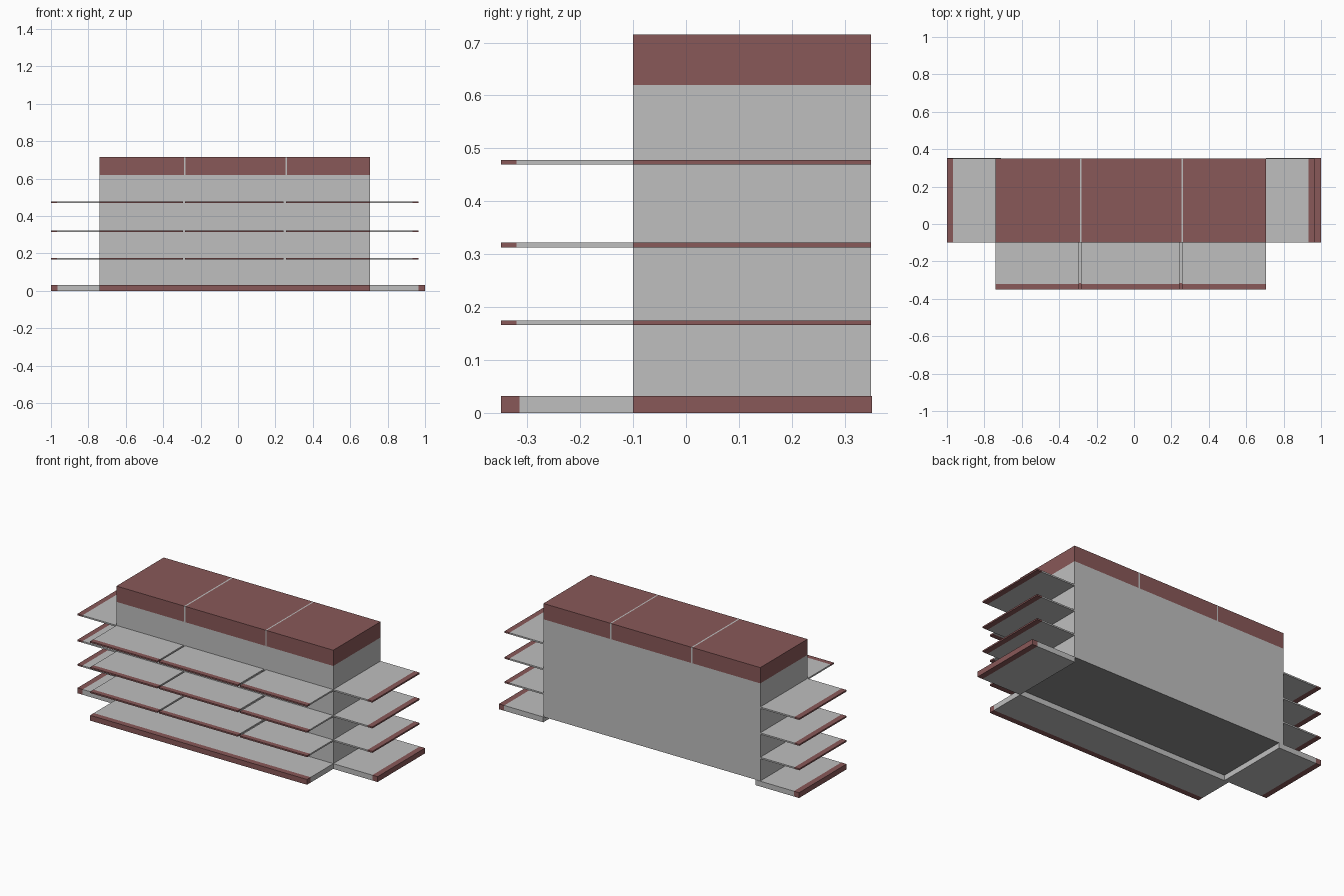
import bpy
import bmesh

cube = bpy.data.objects.get("Cube")
if cube:
    bpy.data.objects.remove(cube, do_unlink=True)


def make_material(name, rgb):
    mat = bpy.data.materials.new(name)
    mat.use_nodes = True
    mat.diffuse_color = (*rgb, 1)
    mat.node_tree.nodes["Principled BSDF"].inputs["Base Color"].default_value = (*rgb, 1)
    return mat


GREY = make_material("light grey", (0.52, 0.52, 0.52))
RED = make_material("dusty red", (0.25, 0.098, 0.098))
DARK = make_material("dark grey", (0.27, 0.27, 0.27))


def box(name, x, y, z, mat):
    """Box from (min, max) ranges on each axis."""
    bm = bmesh.new()
    bmesh.ops.create_cube(bm, size=1)
    for v in bm.verts:
        v.co = [r[0] if c < 0 else r[1] for c, r in zip(v.co, (x, y, z))]
    mesh = bpy.data.meshes.new(name)
    bm.to_mesh(mesh)
    bm.free()
    mesh.materials.append(mat)
    obj = bpy.data.objects.new(name, mesh)
    bpy.context.collection.objects.link(obj)
    return obj


LEFT, RIGHT = -0.74, 0.705       # ends of the core
FRONT, BACK = -0.10, 0.35        # faces of the core
EDGE = -0.35                     # front edge of the shelves
BASE, CAP, TOP = 0.032, 0.62, 0.715

# Central cabinet with a darker underside
core = box("cabinet", (LEFT, RIGHT), (FRONT, BACK), (BASE, CAP), GREY)
core.data.materials.append(DARK)
for face in core.data.polygons:
    if face.normal.z < -0.5:
        face.material_index = 1

# Top panels separated by thin dividers
seams = [(-0.289, -0.280), (0.253, 0.261)]
stops = [LEFT, *seams[0], *seams[1], RIGHT]
for i in range(5):
    divider = i % 2 == 1
    box("top_divider" if divider else "top_panel", (stops[i], stops[i + 1]),
        (FRONT, BACK), (CAP, TOP), GREY if divider else RED)


def front_shelf(name, x, z, lip):
    box(name, x, (EDGE + lip, FRONT), z, GREY)
    box(name + "_lip", x, (EDGE, EDGE + lip), z, RED)


def side_shelf(name, inner, outer, back, z, lip):
    edge = outer - lip if outer > 0 else outer + lip
    box(name, sorted((inner, edge)), (FRONT, back), z, GREY)
    box(name + "_lip", sorted((edge, outer)), (FRONT, back), z, RED)


# Three tiers of shelves, the front ones in three bays
bays = [(LEFT, -0.293), (-0.283, 0.243), (0.257, RIGHT)]
for z in (0.166, 0.313, 0.469):
    tier = (z, z + 0.009)
    for bay in bays:
        front_shelf("front_shelf", bay, tier, 0.03)
    side_shelf("right_end_shelf", LEFT, -1.0, BACK, tier, 0.033)
    side_shelf("left_end_shelf", RIGHT, 0.965, BACK, tier, 0.033)

# Thick base decks
deck = (0, BASE)
front_shelf("front_base_deck", (LEFT, RIGHT), deck, 0.035)
side_shelf("right_base_deck", -0.71, -1.0, BACK + 0.002, deck, 0.035)
side_shelf("left_base_deck", RIGHT, 1.0, BACK + 0.002, deck, 0.035)
